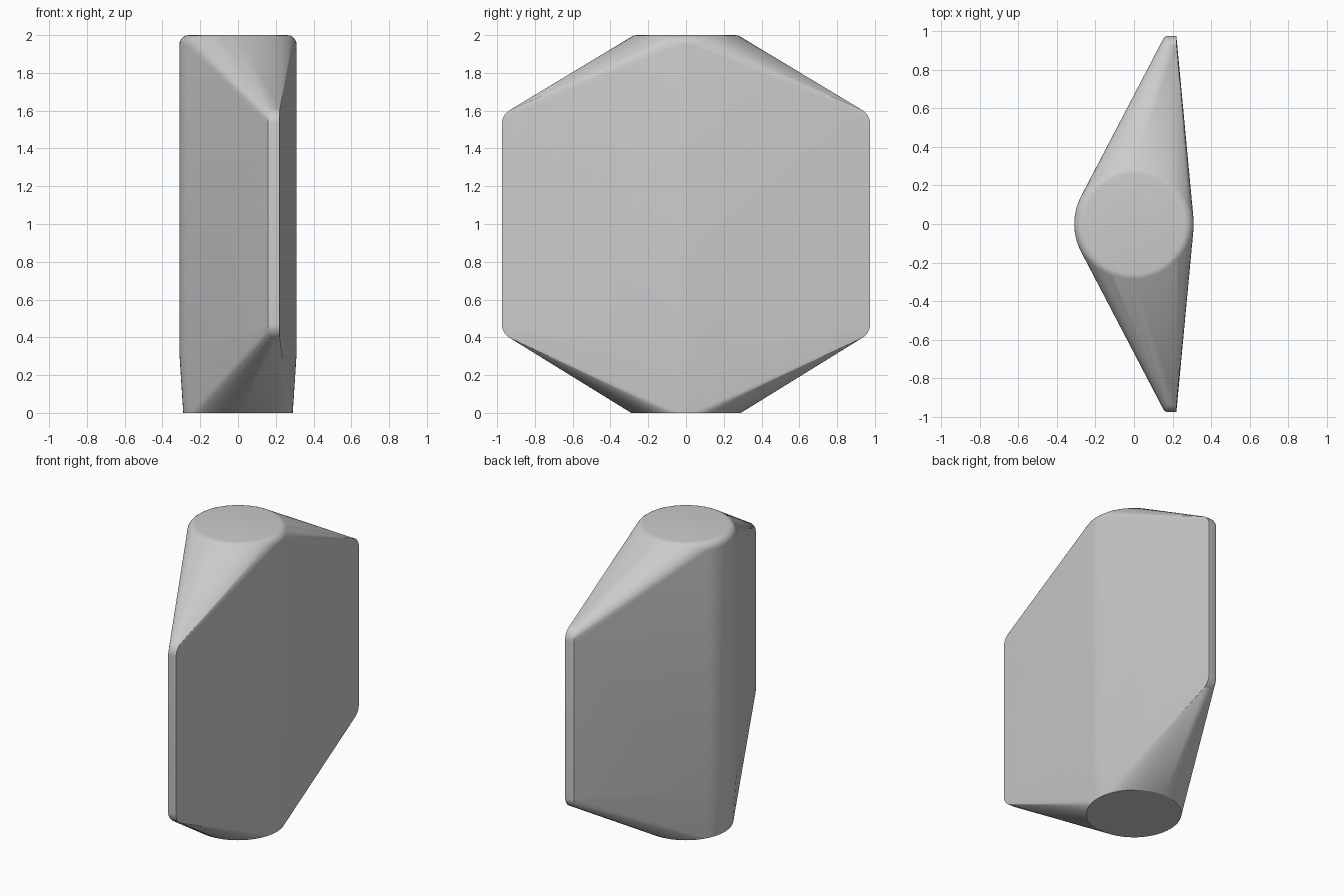
import bpy, bmesh
from math import sin, cos, pi, radians

cube = bpy.data.objects.get("Cube")
if cube:
    bpy.data.objects.remove(cube, do_unlink=True)

SIDES = 64
MID = 1.0  # mid height of the fins


def material(name, colour):
    mat = bpy.data.materials.new(name)
    mat.use_nodes = True
    mat.diffuse_color = colour
    mat.node_tree.nodes["Principled BSDF"].inputs["Base Color"].default_value = colour
    return mat


def ring(radius, z):
    return [(radius * cos(2 * pi * i / SIDES), radius * sin(2 * pi * i / SIDES), z)
            for i in range(SIDES)]


def fin_edge(x, y, half_height, radius, steps=8):
    """Rounded fin corners, mirrored front to back and top to bottom."""
    points = []
    for i in range(steps + 1):
        a = radians(62) * i / steps
        py = y - radius + radius * cos(a)
        pz = half_height + radius * sin(a)
        points += [(x, sy * py, MID + sz * pz) for sy in (-1, 1) for sz in (-1, 1)]
    return points


# Round core: softened top rim, straight sides, slight taper at the foot
points = ring(0.29, 0) + ring(0.31, 0.31)
for i in range(7):
    a = pi / 2 * i / 6
    points += ring(0.26 + 0.05 * cos(a), 1.95 + 0.05 * sin(a))

# Thin fins: crisp outer edge and softened inner edge
points += fin_edge(0.22, 0.975, 0.53, 0.085)
points += fin_edge(0.17, 0.975, 0.53, 0.085)
points += fin_edge(0.158, 0.97, 0.53, 0.08)
points += fin_edge(0.150, 0.957, 0.53, 0.07)

# Wrap the core and fins in one tight skin
bm = bmesh.new()
for p in points:
    bm.verts.new(p)
hull = bmesh.ops.convex_hull(bm, input=bm.verts)
spare = {v for v in hull["geom_interior"] + hull["geom_unused"]
         if isinstance(v, bmesh.types.BMVert)}
bmesh.ops.delete(bm, geom=list(spare), context='VERTS')
bmesh.ops.dissolve_limit(bm, angle_limit=radians(0.5), verts=bm.verts, edges=bm.edges)
bmesh.ops.recalc_face_normals(bm, faces=bm.faces)

mesh = bpy.data.meshes.new("faceted_body")
bm.to_mesh(mesh)
bm.free()
body = bpy.data.objects.new("faceted_body", mesh)
bpy.context.collection.objects.link(body)
mesh.materials.append(material("plain_grey", (0.6, 0.6, 0.6, 1)))

bpy.context.view_layer.objects.active = body
body.select_set(True)
bpy.ops.object.shade_smooth_by_angle(angle=radians(30))
